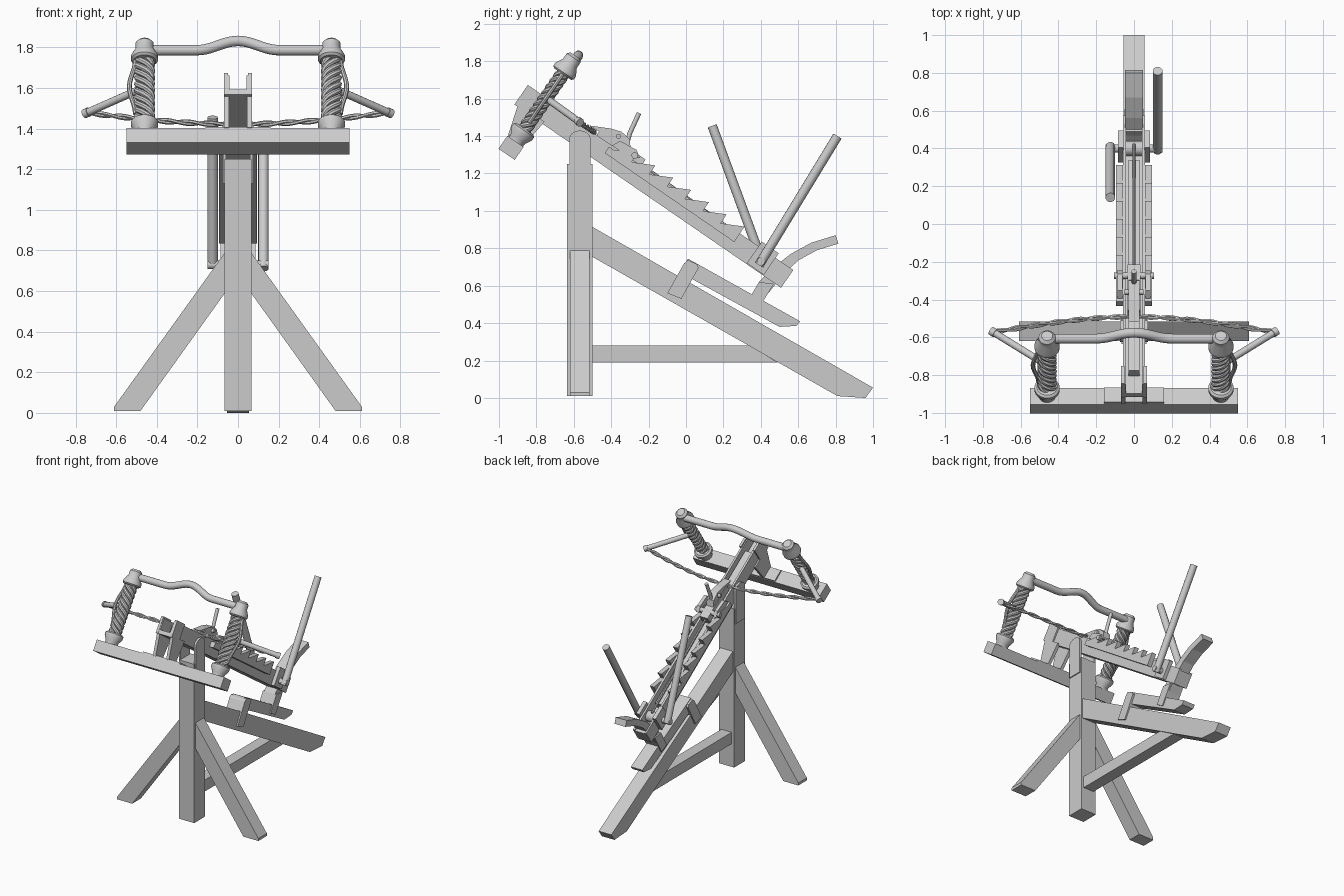
import bpy, bmesh, math
from mathutils import Vector, Matrix

cube = bpy.data.objects.get("Cube")
if cube:
    bpy.data.objects.remove(cube)

mat = bpy.data.materials.new("plain grey")
mat.use_nodes = True
GREY = (0.6, 0.6, 0.6, 1)
mat.diffuse_color = GREY
mat.node_tree.nodes["Principled BSDF"].inputs["Base Color"].default_value = GREY

# Tilted stock frame: x sideways, u backward along the stock, v up from its top
TILT = Matrix.Translation((0, -0.84, 1.655)) @ Matrix.Rotation(math.radians(-34.5), 4, 'X')
WORLD = Matrix.Identity(4)


def finish(name, bm, frame, smooth=False):
    bmesh.ops.recalc_face_normals(bm, faces=bm.faces)
    mesh = bpy.data.meshes.new(name)
    bm.to_mesh(mesh)
    bm.free()
    mesh.transform(frame)
    mesh.materials.append(mat)
    obj = bpy.data.objects.new(name, mesh)
    bpy.context.collection.objects.link(obj)
    if smooth:
        bpy.ops.object.select_all(action='DESELECT')
        obj.select_set(True)
        bpy.context.view_layer.objects.active = obj
        bpy.ops.object.shade_smooth_by_angle(angle=math.radians(40))
    return obj


def prism(name, profile, a, b, frame=WORLD, axis='X'):
    """Extrude a flat profile between a and b along x (or y)."""
    bm = bmesh.new()
    def at(t, p):
        return (t, p[0], p[1]) if axis == 'X' else (p[0], t, p[1])
    ends = [[bm.verts.new(at(t, p)) for p in profile] for t in (a, b)]
    n = len(profile)
    bm.faces.new(ends[0])
    bm.faces.new(ends[1][::-1])
    for i in range(n):
        j = (i + 1) % n
        bm.faces.new((ends[0][i], ends[0][j], ends[1][j], ends[1][i]))
    return finish(name, bm, frame)


def box(name, x, y, z, frame=WORLD):
    return prism(name, [(y[0], z[0]), (y[1], z[0]), (y[1], z[1]), (y[0], z[1])], x[0], x[1], frame)


def tube(name, points, radius, frame=WORLD, sides=12):
    """Sweep a ring along a path."""
    pts = [Vector(p) for p in points]
    radii = radius if isinstance(radius, list) else [radius] * len(pts)
    bm = bmesh.new()
    rings, normal = [], None
    for i, p in enumerate(pts):
        t = (pts[min(i + 1, len(pts) - 1)] - pts[max(i - 1, 0)]).normalized()
        normal = t.orthogonal() if normal is None else normal - t * normal.dot(t)
        normal.normalize()
        side = t.cross(normal)
        rings.append([bm.verts.new(p + radii[i] * (normal * math.cos(a) + side * math.sin(a)))
                      for a in (2 * math.pi * k / sides for k in range(sides))])
    for r, s in zip(rings, rings[1:]):
        for k in range(sides):
            m = (k + 1) % sides
            bm.faces.new((r[k], r[m], s[m], s[k]))
    bm.faces.new(rings[0][::-1])
    bm.faces.new(rings[-1])
    return finish(name, bm, frame, True)


def both(make, name, *args):
    for side, s in (("left", 1), ("right", -1)):
        make(side + "_" + name, s, *args)


# Stand: post, three legs and brace
box("post", (-0.066, 0.066), (-0.635, -0.5), (0.01, 1.25))
prism("rear_leg", [(-0.51, 0.92), (-0.51, 0.76), (0.81, 0.01), (0.96, 0), (1, 0.055)], -0.055, 0.055)
prism("brace", [(-0.51, 0.19), (0.49, 0.19), (0.34, 0.28), (-0.51, 0.28)], -0.045, 0.045)


def side_leg(name, s):
    outline = [(0.05, 0.81), (0.05, 0.61), (0.48, 0.01), (0.61, 0.01), (0.61, 0.03)]
    prism(name, [(s * x, z) for x, z in outline], -0.62, -0.515, axis='Y')


def yoke(name, s):
    arc = [(-0.567 + 0.057 * math.cos(a), 1.385 + 0.045 * math.sin(a))
           for a in (math.pi * k / 8 for k in range(9))]
    prism(name, arc + [(-0.624, 1.13), (-0.51, 1.13)], s * 0.058, s * 0.074)


both(side_leg, "front_leg")
both(yoke, "yoke_plate")

# Lower sliding board, clamp and hinged curved tail
prism("sliding_board", [(0.01, 0.745), (0.61, 0.41), (0.59, 0.385), (0.5, 0.38), (-0.03, 0.67)], -0.05, 0.05)
prism("board_clamp", [(-0.1, 0.56), (-0.01, 0.72), (0.01, 0.737), (0.06, 0.715), (0.067, 0.695),
                      (-0.025, 0.53)], -0.066, 0.066)
prism("tail_strap", [(0.32, 0.5), (0.38, 0.465), (0.47, 0.61), (0.39, 0.62)], -0.058, 0.058)
prism("curved_tail", [(0.39, 0.62), (0.47, 0.7), (0.56, 0.77), (0.67, 0.83), (0.8, 0.87), (0.815, 0.825),
                      (0.7, 0.79), (0.6, 0.735), (0.52, 0.66), (0.44, 0.56)], -0.047, 0.047)

# Stock: a channel with an inner slide and a reinforced front end
box("stock_floor", (-0.058, 0.058), (-0.012, 1.715), (-0.115, -0.085), TILT)
box("inner_slide", (-0.03, 0.03), (0.1, 1.45), (-0.09, -0.03), TILT)
box("stock_end", (-0.05, 0.05), (1.62, 1.715), (-0.1, -0.01), TILT)


def stock_side(name, s):
    box(name + "_wall", (s * 0.042, s * 0.058), (-0.012, 1.715), (-0.115, 0), TILT)
    box(name + "_cheek", (s * 0.05, s * 0.069), (-0.015, 0.1), (-0.115, 0.012), TILT)
    box(name + "_axle_plate", (s * 0.055, s * 0.085), (1.49, 1.6), (-0.11, 0.03), TILT)
    prism(name + "_bracket", [(0, -0.1), (0.17, -0.1), (0.15, -0.27), (0.05, -0.27)],
          s * 0.045, s * 0.069, TILT)


def rack(name, s):
    teeth, count, start, pitch = [], 7, 0.56, 0.1155
    for i in range(count):
        u = start + i * pitch
        teeth += [(u, -0.014), (u + pitch, 0.044)]
    prism(name, [(1.37, -0.055), (0.53, -0.055), (0.53, -0.014)] + teeth, s * 0.058, s * 0.094, TILT)


both(stock_side, "stock")
both(rack, "ratchet_rack")

# Front crossbar with its base plate
box("crossbar", (-0.55, 0.55), (0.049, 0.154), (-0.358, -0.274), TILT)
box("base_plate", (-0.16, 0.16), (0.055, 0.15), (-0.275, -0.262), TILT)

# Torsion springs, hubs and throwing arms
AXIS = 0.105


def spring(name, s):
    cx = s * 0.46
    def hub(part, stations):
        tube(name + part, [(cx, AXIS, v) for v, r in stations], [r for v, r in stations], TILT, 20)
    hub("_lower_hub", [(-0.274, 0.045), (-0.255, 0.048), (-0.22, 0.067), (-0.2, 0.067), (-0.19, 0.055)])
    hub("_upper_hub", [(0.165, 0.055), (0.175, 0.067), (0.195, 0.067), (0.235, 0.045), (0.27, 0.045), (0.285, 0.03)])
    hub("_core", [(-0.2, 0.025), (0.18, 0.025)])
    for k in range(4):
        path = []
        for i in range(49):
            f = i / 48
            a = s * 5 * math.pi * f + k * math.pi / 2
            path.append((cx + 0.037 * math.cos(a), AXIS + 0.025 * math.sin(a), -0.2 + 0.38 * f))
        tube(f"{name}_strand_{k}", path, 0.015, TILT, 8)
    # bowed outer rod
    tube(name + "_outer_rod", [(cx + s * (0.045 + 0.03 * math.sin(math.pi * i / 12) ** 2), AXIS, -0.15 + 0.32 * i / 12)
                               for i in range(13)], 0.012, TILT, 8)
    tube(name + "_arm", [(s * 0.44, 0.09, 0.01), (s * 0.75, 0.325, 0.005)], 0.019, TILT)
    tube(name + "_arm_tip", [(s * 0.735, 0.313, 0.005), (s * 0.757, 0.33, 0.005)], 0.023, TILT)
    # twisted half of the bowstring
    for k in range(2):
        path = []
        for i in range(49):
            f = i / 48
            a = 7 * math.pi * f + k * math.pi
            path.append((s * 0.745 * (1 - f), 0.32 + 0.1 * math.sin(f * math.pi / 2) + 0.007 * math.cos(a),
                         0.005 + 0.007 * math.sin(a)))
        tube(f"{name}_bowstring_{k}", path, 0.009, TILT, 6)


both(spring, "spring")

# Arched top bar joining the springs
arch = []
for i in range(41):
    x = -0.46 + 0.92 * i / 40
    bump = 0.5 + 0.5 * math.cos(math.pi * min(1, abs(x) / 0.2))
    arch.append((x, 0.118, 0.24 + 0.055 * bump))
tube("arched_top_bar", arch, 0.026, TILT, 16)

# Trigger carriage, claw, pawls and lever
box("trigger_carriage", (-0.035, 0.035), (0.44, 0.73), (-0.03, 0.04), TILT)
prism("trigger_claw", [(0.38, 0.02), (0.48, 0.07), (0.54, 0.09), (0.6, 0.08), (0.64, 0.03)], -0.03, 0.03, TILT)
tube("trigger_lever", [(0, 0.6, 0.05), (0, 0.58, 0.11), (0, 0.56, 0.225)], 0.013, TILT)
tube("pawl_axle", [(-0.105, 0.67, 0.025), (0.105, 0.67, 0.025)], 0.018, TILT)
tube("claw_pin", [(-0.05, 0.54, 0.06), (0.05, 0.54, 0.06)], 0.014, TILT)


def pawl(name, s):
    prism(name, [(0.54, 0.0), (0.56, 0.045), (0.66, 0.055), (0.7, 0.03), (0.66, 0.0)], s * 0.062, s * 0.088, TILT)


both(pawl, "pawl")

# Windlass, draw rope and hand levers
tube("windlass_axle", [(-0.15, 0.4, 0.73), (0.15, 0.4, 0.73)], 0.022)
tube("windlass_drum", [(-0.045, 0.4, 0.73), (0.045, 0.4, 0.73)], 0.04, WORLD, 16)
tube("draw_rope", [(0, 0.72, 0.005), (0, 1.54, -0.015)], 0.009, TILT, 8)
tube("left_hand_lever", [(0.125, 0.39, 0.71), (0.125, 0.81, 1.4)], 0.026)
tube("right_hand_lever", [(-0.125, 0.41, 0.72), (-0.125, 0.14, 1.455)], 0.026)
